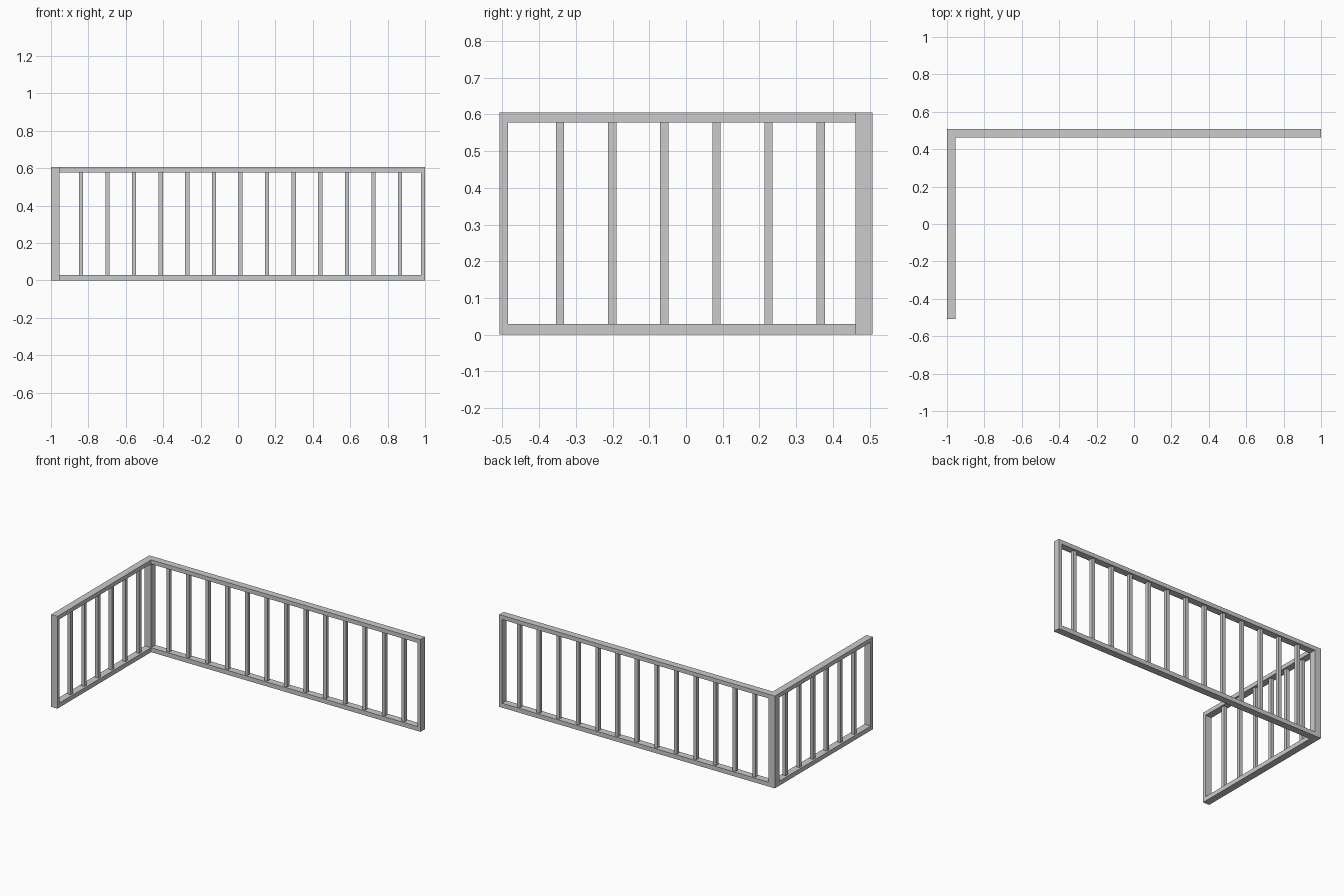
import bpy, bmesh

if "Cube" in bpy.data.objects:
    bpy.data.objects.remove(bpy.data.objects["Cube"])

X, Y = 1.0, 0.508            # outer half extents
W = 0.046                    # rail depth
T = 0.0225                   # slat / end post thickness
Z0, Z1, H = 0.029, 0.578, 0.605   # bottom rail top, top rail underside, full height


def prism(name, outline, z0, z1):
    """Extrude a flat outline (counter-clockwise) from z0 to z1."""
    bm = bmesh.new()
    face = bm.faces.new([bm.verts.new((x, y, z0)) for x, y in outline])
    ext = bmesh.ops.extrude_face_region(bm, geom=[face], use_keep_orig=True)
    top = [v for v in ext["geom"] if isinstance(v, bmesh.types.BMVert)]
    bmesh.ops.translate(bm, verts=top, vec=(0, 0, z1 - z0))
    bmesh.ops.recalc_face_normals(bm, faces=bm.faces)
    me = bpy.data.meshes.new(name)
    bm.to_mesh(me)
    bm.free()
    ob = bpy.data.objects.new(name, me)
    bpy.context.collection.objects.link(ob)
    return ob


def upright(name, cx, cy, sx, sy):
    """Rectangular post standing between the two rails."""
    a, b = sx / 2, sy / 2
    return prism(name, [(cx - a, cy - b), (cx + a, cy - b),
                        (cx + a, cy + b), (cx - a, cy + b)], Z0, Z1)


# L-shaped top and bottom rails
L = [(-X, -Y), (-X + W, -Y), (-X + W, Y - W), (X, Y - W), (X, Y), (-X, Y)]
prism("bottom_rail", L, 0, Z0)
prism("top_rail", L, Z1, H)

# Corner post and the two end posts
side_x, back_y = -X + W / 2, Y - W / 2
upright("corner_post", side_x, back_y, W, W)
upright("back_end_post", X - T / 2, back_y, T, W)
upright("side_end_post", side_x, -Y + T / 2, W, T)

# Evenly spaced slats on both runs
for i in range(13):
    upright(f"back_slat_{i + 1}", -0.84 + i * 0.1422, back_y, T, T)
for i in range(6):
    upright(f"side_slat_{i + 1}", side_x, -0.343 + i * 0.142, T, T)
